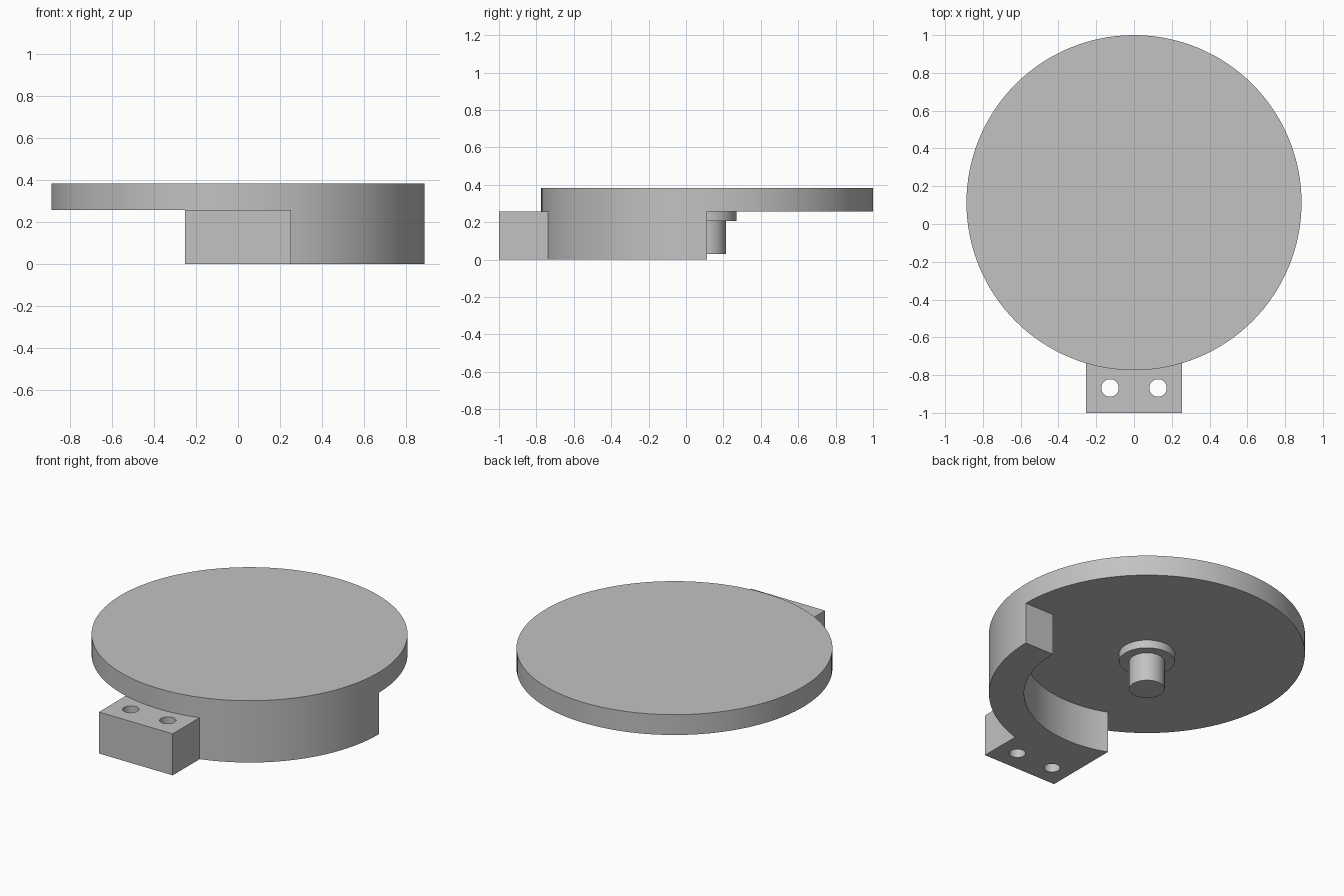
import bpy, bmesh
from math import sin, cos, pi, asin, radians
from mathutils import Vector

cube = bpy.data.objects.get("Cube")
if cube:
    bpy.data.objects.remove(cube, do_unlink=True)

CENTRE_Y = 0.113
OUTER, INNER = 0.887, 0.69
UNDERSIDE, TOP = 0.257, 0.383
HALF_BLOCK = 0.253
SEGMENTS = 128

grey = bpy.data.materials.new("plain_grey")
grey.use_nodes = True
grey.diffuse_color = (0.54, 0.54, 0.54, 1)
grey.node_tree.nodes["Principled BSDF"].inputs["Base Color"].default_value = grey.diffuse_color


def prism(name, outline, bottom, top):
    """Extrude a flat outline upwards into a solid."""
    bm = bmesh.new()
    face = bm.faces.new([bm.verts.new((x, y, bottom)) for x, y in outline])
    lifted = bmesh.ops.extrude_face_region(bm, geom=[face])["geom"]
    verts = [v for v in lifted if isinstance(v, bmesh.types.BMVert)]
    bmesh.ops.translate(bm, verts=verts, vec=Vector((0, 0, top - bottom)))
    bmesh.ops.recalc_face_normals(bm, faces=bm.faces)
    mesh = bpy.data.meshes.new(name)
    bm.to_mesh(mesh)
    bm.free()
    mesh.materials.append(grey)
    obj = bpy.data.objects.new(name, mesh)
    bpy.context.collection.objects.link(obj)
    return obj


def circle(x, y, radius, count):
    return [(x + radius * cos(2 * pi * i / count), y + radius * sin(2 * pi * i / count))
            for i in range(count)]


def arc(radius, end):
    """Points from the +x side round towards the front, ending at the given angle."""
    step = 2 * pi / SEGMENTS
    angles = [-i * step for i in range(int(end / step) + 1)] + [-end]
    return [(radius * cos(a), CENTRE_Y + radius * sin(a)) for a in angles]


def smooth(obj):
    bpy.ops.object.select_all(action="DESELECT")
    obj.select_set(True)
    bpy.context.view_layer.objects.active = obj
    bpy.ops.object.shade_smooth_by_angle(angle=radians(30))


# Round plate, collar and pin share one axis
plate = prism("round_plate", circle(0, CENTRE_Y, OUTER, SEGMENTS), UNDERSIDE, TOP)
collar = prism("pin_collar", circle(0, CENTRE_Y, 0.157, 64), 0.207, UNDERSIDE)
pin = prism("centre_pin", circle(0, CENTRE_Y, 0.1, 64), 0.03, 0.207)

# Curved wall and mounting block in one outline
outer_arc = arc(OUTER, pi / 2 - asin(HALF_BLOCK / OUTER))
inner_arc = arc(INNER, pi / 2 + asin(HALF_BLOCK / INNER))
corners = [(HALF_BLOCK, -1), (-HALF_BLOCK, -1)]
wall = prism("wall_and_mounting_block", outer_arc + corners + inner_arc[::-1], 0, UNDERSIDE)

# Two screw holes through the block
for side in (-1, 1):
    cutter = prism("screw_hole_cutter", circle(side * 0.127, -0.868, 0.046, 48), -0.1, 0.4)
    cutter.hide_render = True
    hole = wall.modifiers.new("screw_hole", "BOOLEAN")
    hole.operation = "DIFFERENCE"
    hole.solver = "EXACT"
    hole.object = cutter
    bpy.context.view_layer.objects.active = wall
    bpy.ops.object.modifier_apply(modifier=hole.name)
    bpy.data.objects.remove(cutter, do_unlink=True)

for part in (plate, collar, pin, wall):
    smooth(part)
